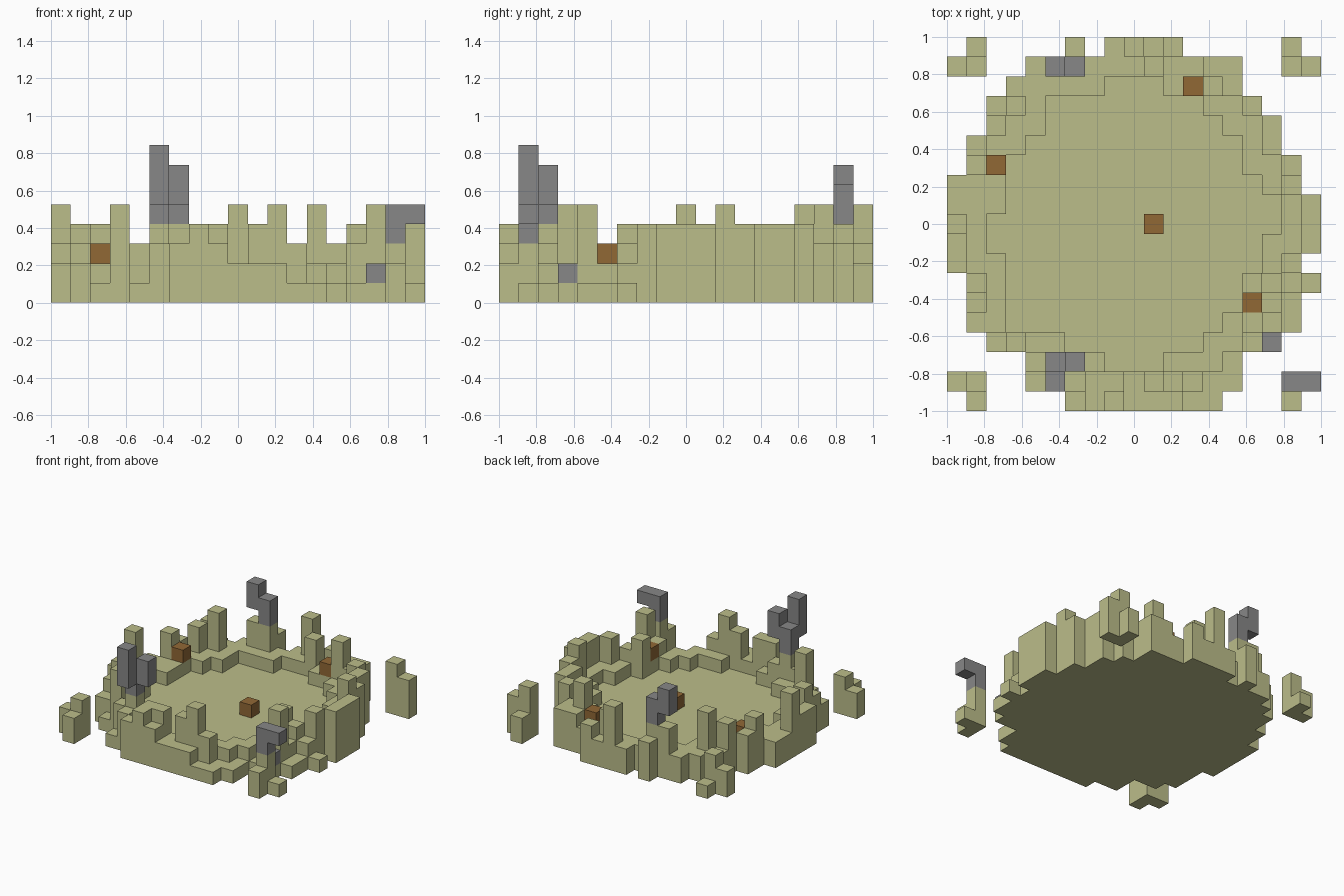
import bpy
import bmesh
from mathutils import Vector

if "Cube" in bpy.data.objects:
    bpy.data.objects.remove(bpy.data.objects["Cube"], do_unlink=True)

SIZE = 19
CELL = 2 / SIZE


def make_material(name, colour):
    mat = bpy.data.materials.new(name)
    mat.use_nodes = True
    mat.diffuse_color = (*colour, 1)
    mat.node_tree.nodes["Principled BSDF"].inputs["Base Color"].default_value = (*colour, 1)
    return mat


olive = make_material("olive stone", (0.50, 0.51, 0.255))
grey = make_material("grey stone", (0.245, 0.245, 0.245))
brown = make_material("brown wood", (0.283, 0.138, 0.036))


def build_blocks(name, cells, mat):
    """Skin a set of (column, row, level) blocks, leaving out hidden faces."""
    bm = bmesh.new()
    for cell in cells:
        for axis in range(3):
            for side in (0, 1):
                step = Vector((0, 0, 0))
                step[axis] = 2 * side - 1
                if tuple(int(a + b) for a, b in zip(cell, step)) in cells:
                    continue
                u, v = Vector((0, 0, 0)), Vector((0, 0, 0))
                u[(axis + 1) % 3] = 1
                v[(axis + 2) % 3] = 1
                base = Vector(cell) + side * step
                ring = [base, base + u, base + u + v, base + v]
                if not side:
                    ring.reverse()
                bm.faces.new([bm.verts.new(p * CELL - Vector((1, 1, 0))) for p in ring])
    bmesh.ops.remove_doubles(bm, verts=bm.verts, dist=CELL / 100)
    mesh = bpy.data.meshes.new(name)
    bm.to_mesh(mesh)
    bm.free()
    mesh.materials.append(mat)
    obj = bpy.data.objects.new(name, mesh)
    bpy.context.collection.objects.link(obj)
    return obj


def column(col, row, top, bottom=0):
    """Stacked blocks; rows are counted from the back."""
    return {(col, SIZE - 1 - row, k) for k in range(bottom, top)}


# Outline of the ruin and of its sunken floor: first and last column per row
outline = [(8, 11), (4, 14), (3, 14), (2, 15), (2, 16), (1, 16), (1, 17), (0, 17),
           (0, 18), (0, 18), (0, 18), (0, 17), (1, 18), (1, 17), (1, 17), (2, 16),
           (4, 14), (4, 14), (6, 13)]
floor = {2: (8, 10), 3: (5, 12), 4: (5, 13), 5: (4, 14), 6: (3, 14), 7: (3, 15),
         8: (3, 16), 9: (2, 16), 10: (2, 15), 11: (3, 15), 12: (3, 15), 13: (3, 14),
         14: (3, 13), 15: (6, 12), 16: (8, 10)}
ground = {(c, r) for r, (a, b) in enumerate(outline) for c in range(a, b + 1)}
ground -= {(c, 12) for c in (18,)}
ground |= {(6, 0), (18, 12)}
sunken = {(c, r) for r, (a, b) in floor.items() for c in range(a, b + 1)}

# Broken wall: heights by zone, then single pillars and gaps
heights = {}
for c, r in ground - sunken:
    rim = any(n not in ground for n in ((c + 1, r), (c - 1, r), (c, r + 1), (c, r - 1)))
    height = 2
    if rim:
        height = 3
        if c >= 14 and r >= 12:
            height = 1
        elif c >= 15:
            height = 4
    heights[c, r] = height

pillars = {
    5: [(0, 9), (3, 3), (9, 0), (13, 2), (16, 14), (11, 17), (3, 15), (17, 7)],
    4: [(7, 18), (7, 17), (8, 17), (10, 17), (2, 4), (1, 6), (1, 12), (17, 11),
        (15, 12), (5, 1), (6, 1), (5, 16), (10, 1)],
    3: [(6, 18), (8, 18), (16, 12), (15, 14), (6, 16), (12, 17)],
    2: [(0, 7), (0, 8), (9, 18), (10, 18), (11, 18), (1, 14), (8, 0), (10, 0), (4, 1),
        (3, 2), (2, 3), (12, 2), (2, 6), (15, 13), (7, 1), (12, 1), (16, 13)],
    1: [(12, 18), (13, 18), (13, 17), (14, 17), (14, 16), (4, 17), (2, 15)],
}
for height, spots in pillars.items():
    for spot in spots:
        heights[spot] = height

wall = set()
for (c, r), height in heights.items():
    wall |= column(c, r, height)
build_blocks("ruined_wall", wall, olive)

floor_cells = set()
for c, r in sunken:
    floor_cells |= column(c, r, 1)
build_blocks("sunken_floor", floor_cells, olive)

# Three-block stubs standing at the corners: middle, side and end heights
corners = {
    "front_right_stub": ((1, 17, 3), (0, 17, 2), (1, 18, 2)),
    "front_left_stub": ((17, 17, 3), (18, 17, 1), (17, 18, 2)),
    "back_right_stub": ((1, 1, 3), (0, 1, 2), (1, 0, 1)),
    "back_left_stub": ((17, 1, 4), (18, 1, 3), (17, 0, 2)),
}
for name, parts in corners.items():
    build_blocks(name, set().union(*(column(*p) for p in parts)), olive)

# Grey stone fragments on top of the walls: column, row, top, bottom
fragments = {
    "front_tower": ((5, 17, 8, 5), (5, 16, 6, 4), (6, 16, 7, 5)),
    "back_tower": ((5, 1, 7, 5), (6, 1, 6, 4)),
    "corner_arm": ((17, 17, 5, 3), (18, 17, 5, 4)),
    "loose_stone": ((16, 15, 2, 1),),
}
for name, parts in fragments.items():
    build_blocks(name, set().union(*(column(*p) for p in parts)), grey)

# Wooden crates
for name, spot in {"centre_crate": (10, 9, 2, 1), "back_crate": (12, 2, 3, 2),
                   "right_crate": (2, 6, 3, 2), "left_crate": (15, 13, 3, 2)}.items():
    build_blocks(name, column(*spot), brown)
